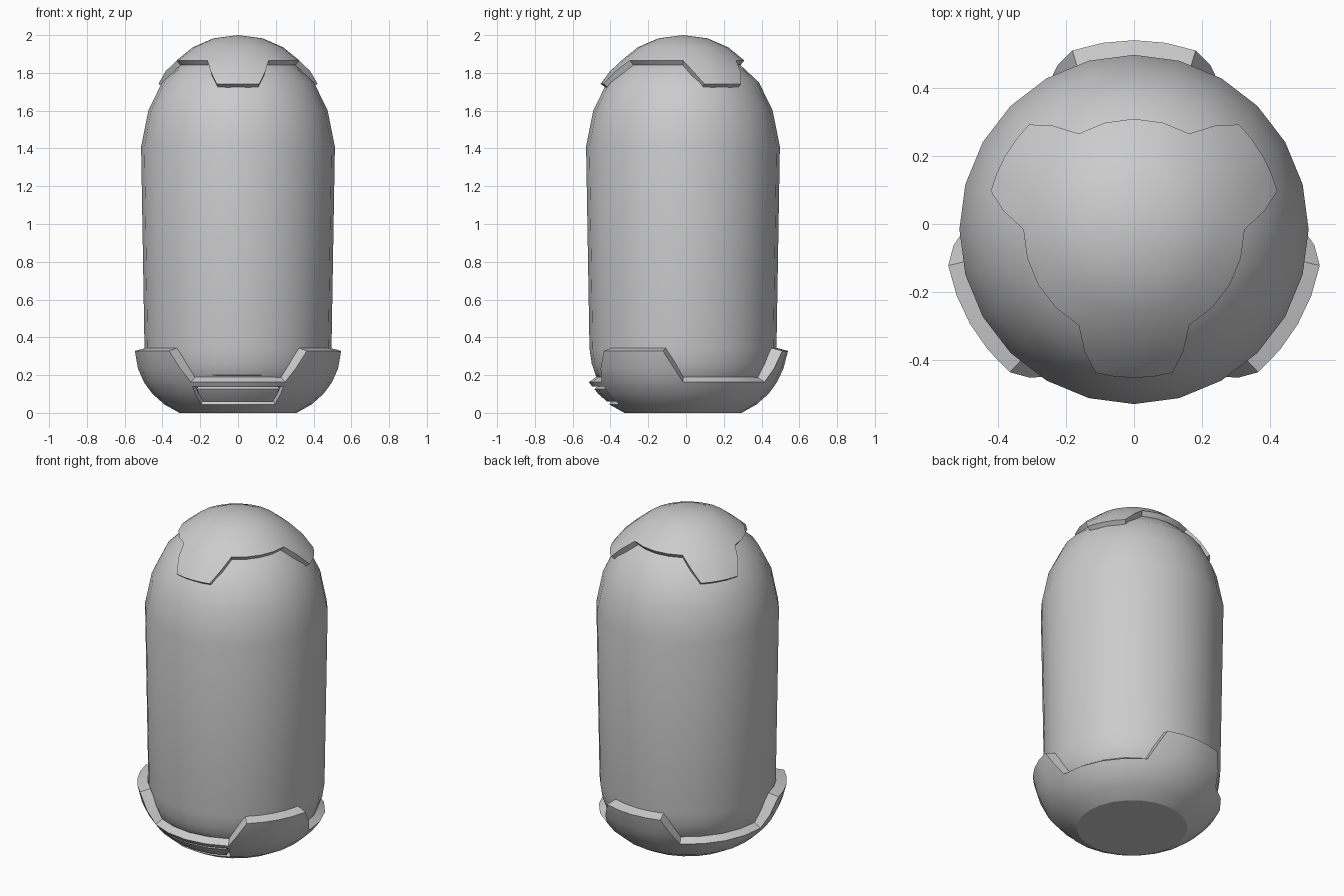
import bpy, bmesh, math

SEGMENTS = 24
CENTER_Y = -0.016

cube = bpy.data.objects.get("Cube")
if cube:
    bpy.data.objects.remove(cube, do_unlink=True)

grey = bpy.data.materials.new("plain grey")
grey.use_nodes = True
grey.diffuse_color = (0.6, 0.6, 0.6, 1)
grey.node_tree.nodes["Principled BSDF"].inputs["Base Color"].default_value = (0.6, 0.6, 0.6, 1)


def point(bm, degrees, radius, z):
    a = math.radians(degrees)
    return bm.verts.new((radius * math.cos(a), radius * math.sin(a) + CENTER_Y, z))


def lathe(bm, profile):
    """Full rings from (radius, z) pairs; returns the list of rings."""
    step = 360 / SEGMENTS
    rings = [[point(bm, i * step, r, z) for i in range(SEGMENTS)] for r, z in profile]
    for low, high in zip(rings, rings[1:]):
        for i in range(SEGMENTS):
            j = (i + 1) % SEGMENTS
            bm.faces.new((low[i], low[j], high[j], high[i]))
    return rings


def add_tabs(bm, ring, centers, rows):
    """Tapering tabs, four faces wide, grown from a ring; rows are (half angle, radius, z)."""
    for center in centers:
        middle = round(center * SEGMENTS / 360)
        last = [ring[(middle + k) % SEGMENTS] for k in range(-2, 3)]
        for half, r, z in rows:
            row = [point(bm, center + half * k / 2, r, z) for k in range(-2, 3)]
            for i in range(4):
                bm.faces.new((last[i], last[i + 1], row[i + 1], row[i]))
            last = row


def finish(bm, name, thickness=0):
    bmesh.ops.recalc_face_normals(bm, faces=bm.faces)
    mesh = bpy.data.meshes.new(name)
    bm.to_mesh(mesh)
    bm.free()
    mesh.materials.append(grey)
    obj = bpy.data.objects.new(name, mesh)
    bpy.context.collection.objects.link(obj)
    bpy.ops.object.select_all(action='DESELECT')
    obj.select_set(True)
    bpy.context.view_layer.objects.active = obj
    if thickness:
        shell = obj.modifiers.new("thickness", 'SOLIDIFY')
        shell.thickness = thickness
        shell.offset = -1
        bpy.ops.object.modifier_apply(modifier=shell.name)
    bpy.ops.object.shade_smooth_by_angle(angle=math.radians(26))


# Main capsule body
bm = bmesh.new()
rings = lathe(bm, [(0.30, 0.07), (0.40, 0.12), (0.455, 0.18), (0.483, 0.26), (0.495, 0.34),
                   (0.513, 1.41), (0.475, 1.6), (0.402, 1.75), (0.30, 1.845), (0.15, 1.92)])
bm.faces.new(rings[0])
bm.faces.new(rings[-1])
finish(bm, "body")

# Top cap with three tabs hanging down
bm = bmesh.new()
rings = lathe(bm, [(0.325, 1.866), (0.24, 1.935), (0.13, 1.983)])
pole = bm.verts.new((0, CENTER_Y, 2.0))
for i in range(SEGMENTS):
    bm.faces.new((rings[-1][i], rings[-1][(i + 1) % SEGMENTS], pole))
add_tabs(bm, rings[0], (30, 150, 270), [(22, 0.387, 1.808), (15, 0.436, 1.742)])
finish(bm, "top_cap", 0.035)

# Base cup with three tabs standing up
bm = bmesh.new()
rings = lathe(bm, [(0.31, 0), (0.39, 0.045), (0.452, 0.1), (0.482, 0.14), (0.498, 0.163)])
bm.faces.new(rings[0])
add_tabs(bm, rings[-1], (90, 210, 330), [(25, 0.532, 0.235), (19, 0.556, 0.328)])
bmesh.ops.recalc_face_normals(bm, faces=bm.faces)

# Recessed front panel with a raised plate inside it
panel = []
for f in bm.faces:
    c = f.calc_center_median()
    angle = math.degrees(math.atan2(c.y - CENTER_Y, c.x))
    if 0.045 < c.z < 0.14 and abs(angle + 90) < 30:
        panel.append(f)
for width, depth in ((0.004, -0.025), (0.012, 0), (0.003, 0.022)):
    bmesh.ops.inset_region(bm, faces=panel, thickness=width, depth=depth,
                           use_boundary=True, use_even_offset=True)
finish(bm, "base_cup", 0.062)
